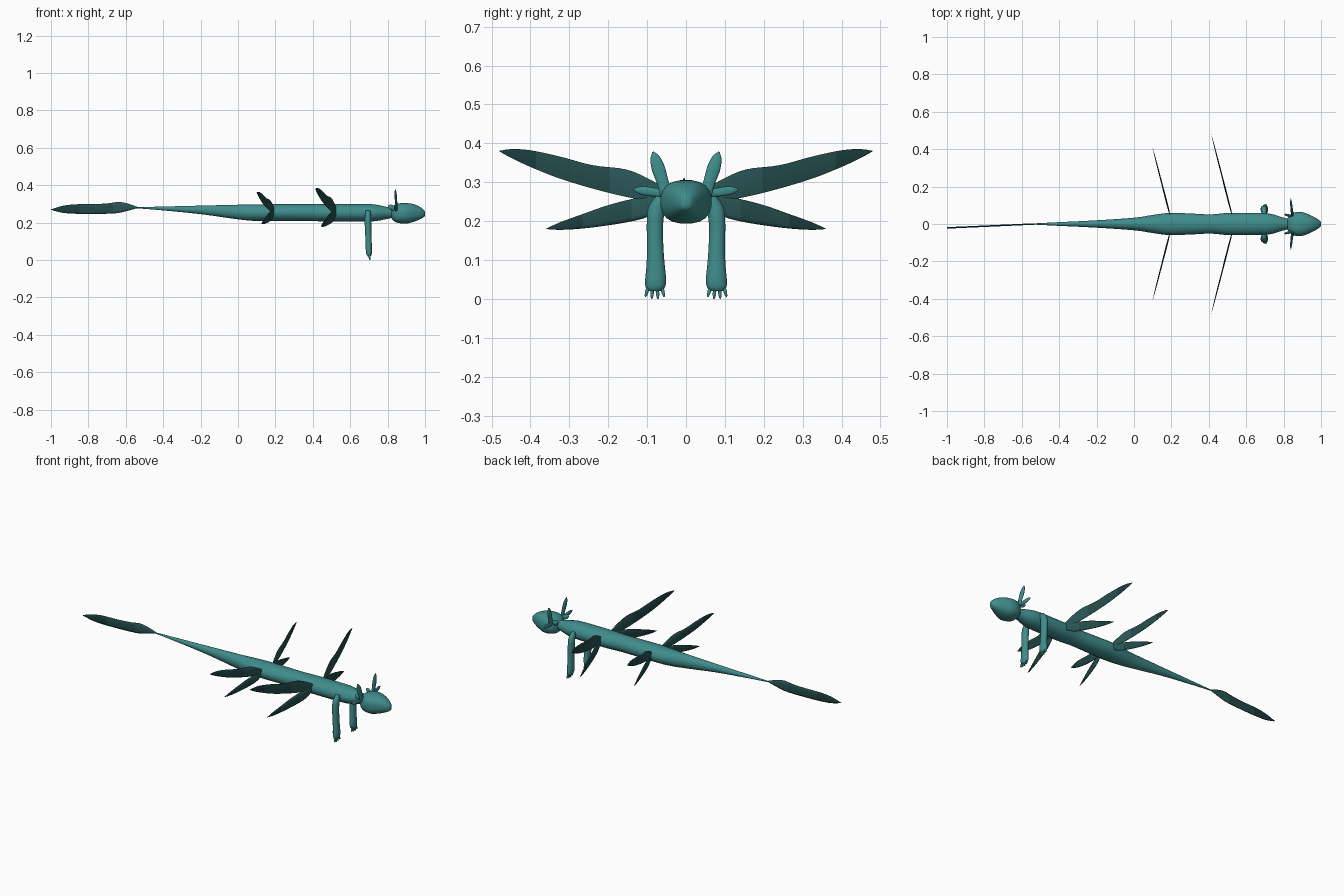
import bpy, bmesh, math
from mathutils import Vector

cube = bpy.data.objects.get("Cube")
if cube:
    bpy.data.objects.remove(cube, do_unlink=True)


def material(name, *rgb):
    mat = bpy.data.materials.new(name)
    mat.use_nodes = True
    mat.diffuse_color = (*rgb, 1)
    mat.node_tree.nodes["Principled BSDF"].inputs["Base Color"].default_value = (*rgb, 1)
    return mat


SKIN = [material("teal_skin", .05, .265, .26)]
FIN = [material("dark_teal_fin_base", .023, .095, .093),
       material("dark_teal_fin_middle", .017, .07, .069),
       material("dark_teal_fin_tip", .011, .046, .046)]


def smooth_rows(rows, steps):
    """Catmull-Rom interpolation of every column of a profile."""
    out = []
    for i in range(len(rows) - 1):
        a, b = rows[max(i - 1, 0)], rows[i]
        c, d = rows[i + 1], rows[min(i + 2, len(rows) - 1)]
        for s in range(steps):
            t = s / steps
            out.append([0.5 * (2 * q + (r - p) * t + (2 * p - 5 * q + 4 * r - w) * t * t
                        + (3 * q - p - 3 * r + w) * t ** 3) for p, q, r, w in zip(a, b, c, d)])
    return out + [list(rows[-1])]


def loft(name, sections, sides=16, angle=60, square=1.0, mats=SKIN):
    """Skin rings of centre, half axis U, half axis V; bands of materials run along the length."""
    bm = bmesh.new()
    rings = []
    for c, u, v in sections:
        ring = []
        for k in range(sides):
            a = 2 * math.pi * (k + .5) / sides
            p, q = (math.copysign(abs(f) ** square, f) for f in (math.cos(a), math.sin(a)))
            ring.append(bm.verts.new(c + u * p + v * q))
        rings.append(ring)
    spans = len(rings) - 1
    for i, (r, s) in enumerate(zip(rings, rings[1:])):
        for k in range(sides):
            j = (k + 1) % sides
            bm.faces.new((r[k], r[j], s[j], s[k])).material_index = i * len(mats) // spans
    bm.faces.new(rings[0])
    bm.faces.new(rings[-1]).material_index = len(mats) - 1
    bmesh.ops.recalc_face_normals(bm, faces=bm.faces)
    mesh = bpy.data.meshes.new(name)
    bm.to_mesh(mesh)
    bm.free()
    for mat in mats:
        mesh.materials.append(mat)
    obj = bpy.data.objects.new(name, mesh)
    bpy.context.collection.objects.link(obj)
    bpy.ops.object.select_all(action='DESELECT')
    obj.select_set(True)
    bpy.context.view_layer.objects.active = obj
    bpy.ops.object.shade_smooth_by_angle(angle=math.radians(angle))


def trunk(name, rows, square):
    """Loft along x from rows of x, low z, high z, half width."""
    loft(name, [(Vector((x, 0, (lo + hi) / 2)), Vector((0, w, 0)), Vector((0, 0, (hi - lo) / 2)))
                for x, lo, hi, w in smooth_rows(rows, 4)], 20, square=square)


def leaf(name, start, end, across, width, thick, shape, mats=SKIN):
    """Tapered leaf from start to end; shape rows hold length fraction, width fraction, shift."""
    start, end = Vector(start), Vector(end)
    axis = end - start
    across = Vector(across)
    flat = axis.cross(across).normalized()
    loft(name, [(start + axis * t + across * width * s, across * max(width * w, 0.0005),
                 flat * thick * max(w, 0.1)) for t, w, s in smooth_rows(shape, 4)],
         10, 80, mats=mats)


# Long body tapering into the tail
trunk("body", [(-0.56, .278, .282, .002), (-0.4, .265, .286, .01), (-0.2, .245, .291, .02),
               (0, .217, .296, .034), (.1, .208, .298, .049), (.19, .208, .299, .06),
               (.3, .208, .299, .057), (.41, .207, .299, .052), (.51, .205, .3, .06),
               (.68, .205, .3, .059), (.74, .208, .296, .053), (.8, .22, .283, .034),
               (.85, .23, .275, .025)], 1.0)

# Blunt, slightly boxy head with a narrower snout
trunk("head", [(.815, .232, .272, .02), (.835, .206, .293, .05), (.865, .196, .304, .064),
               (.9, .194, .305, .064), (.94, .204, .299, .049), (.975, .218, .283, .031),
               (.995, .23, .266, .016), (1.0, .24, .256, .006)], .8)

# Flat upright tail fin, bending slightly to one side
fin = [(-0.535, .278, .283), (-0.59, .262, .303), (-0.64, .25, .312), (-0.7, .246, .304),
       (-0.78, .245, .3), (-0.87, .246, .299), (-0.94, .252, .29), (-1.0, .268, .27)]
loft("tail_fin", [(Vector((x, (x + .535) * .045, (lo + hi) / 2)), Vector((0, 0, (hi - lo) / 2)),
                   Vector((0, .004, 0))) for x, lo, hi in smooth_rows(fin, 4)], 10, 80, mats=FIN)

wing_shape = [(0, .35, 0), (.1, .75, .05), (.25, 1, .1), (.45, .85, -.08),
              (.65, .8, -.03), (.82, .6, .05), (.93, .32, .05), (1, .02, 0)]
lower_shape = [(0, .4, 0), (.15, .9, -.15), (.3, 1, -.15), (.5, .9, -.1),
               (.7, .65, -.1), (.88, .35, -.05), (1, .02, 0)]
gill_shape = [(0, .9, 0), (.3, .85, 0), (.6, .95, 0), (.85, .7, 0), (1, .1, 0)]

for side, label in ((1, "left"), (-1, "right")):
    # Two sets of paired blade fins, swept backwards
    for place, x, size in (("front", .525, 1.0), ("rear", .193, .83)):
        root = Vector((x, side * .045, .265))
        leaf(f"{place}_upper_fin_{label}", root,
             root + Vector((-.112, side * .435, .115)) * size, (0, 0, 1), .037 * size, .004,
             wing_shape, FIN)
        leaf(f"{place}_lower_fin_{label}", root - Vector((0, 0, .01)),
             root + Vector((-.082, side * .315, -.085)) * size, (0, 0, 1), .03 * size, .004,
             lower_shape, FIN)

    # Front leg: z, x, y, half depth, half width
    leg = [(.265, .695, .06, .012, .016), (.235, .695, .075, .017, .022),
           (.19, .695, .08, .018, .021), (.13, .697, .079, .017, .021),
           (.08, .699, .078, .017, .024), (.05, .7, .078, .017, .027),
           (.03, .701, .079, .014, .025), (.02, .701, .08, .008, .017)]
    loft(f"front_leg_{label}", [(Vector((x, side * y, z)), Vector((d, 0, 0)), Vector((0, w, 0)))
                                for z, x, y, d, w in smooth_rows(leg, 3)], 14)
    for n in range(4):
        spread = n - 1.5
        leaf(f"toe_{n + 1}_{label}", (.701, side * (.08 + spread * .011), .035),
             (.706, side * (.08 + spread * .016), .005 * abs(spread) - .0025), (0, 1, 0),
             .005, .006, [(0, 1, 0), (.6, .9, 0), (.9, .6, 0), (1, .15, 0)])

    # Head gills: tall, sideways and a short one folded back
    leaf(f"tall_gill_{label}", (.848, side * .05, .27), (.841, side * .085, .378),
         (0, .93 * side, -.36), .019, .007, gill_shape)
    leaf(f"side_gill_{label}", (.845, side * .045, .27), (.838, side * .135, .281),
         (0, 0, 1), .013, .006, gill_shape)
    leaf(f"back_gill_{label}", (.85, side * .04, .272), (.802, side * .052, .287),
         (0, 0, 1), .016, .007, gill_shape)
